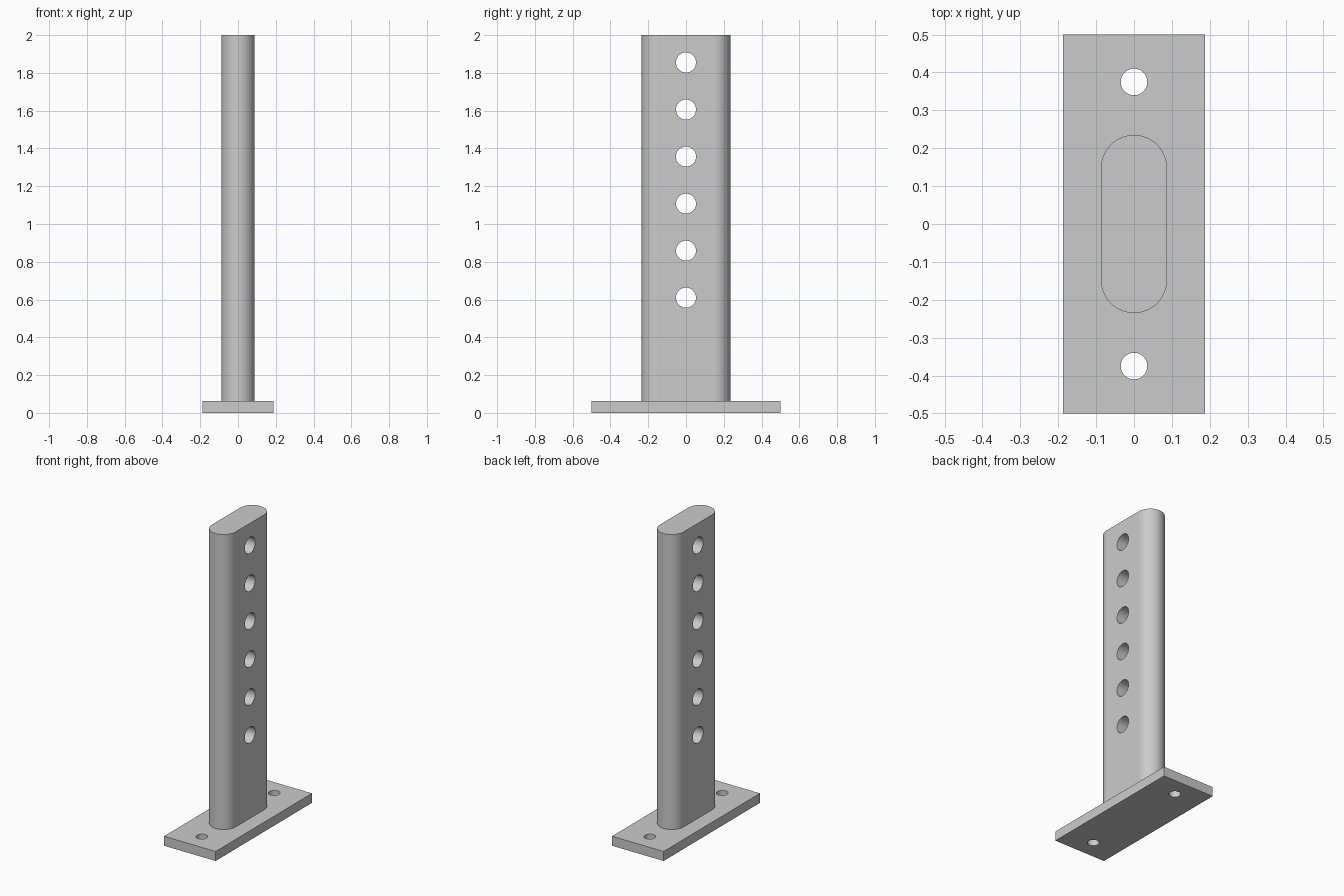
import bpy
import bmesh
from math import cos, sin, pi, radians
from mathutils import Matrix

cube = bpy.data.objects.get("Cube")
if cube:
    bpy.data.objects.remove(cube, do_unlink=True)

grey = bpy.data.materials.new("plain grey")
grey.use_nodes = True
colour = (0.6, 0.6, 0.6, 1)
grey.diffuse_color = colour
grey.node_tree.nodes["Principled BSDF"].inputs["Base Color"].default_value = colour


def add_object(name, bm):
    bmesh.ops.recalc_face_normals(bm, faces=bm.faces)
    mesh = bpy.data.meshes.new(name)
    bm.to_mesh(mesh)
    bm.free()
    mesh.materials.append(grey)
    obj = bpy.data.objects.new(name, mesh)
    bpy.context.collection.objects.link(obj)
    return obj


def prism(name, outline, bottom, top):
    """Extrude a closed outline upwards."""
    bm = bmesh.new()
    face = bm.faces.new([bm.verts.new((x, y, bottom)) for x, y in outline])
    grown = bmesh.ops.extrude_face_region(bm, geom=[face])["geom"]
    verts = [v for v in grown if isinstance(v, bmesh.types.BMVert)]
    bmesh.ops.translate(bm, verts=verts, vec=(0, 0, top - bottom))
    return add_object(name, bm)


def drill(obj, centres, radius, turn):
    """Cut round through holes and keep the finished mesh."""
    bm = bmesh.new()
    for centre in centres:
        bmesh.ops.create_cone(bm, cap_ends=True, segments=48, radius1=radius,
                              radius2=radius, depth=0.6,
                              matrix=Matrix.Translation(centre) @ turn)
    cutter = add_object("hole_cutter", bm)
    cutter.hide_render = True
    cut = obj.modifiers.new("holes", "BOOLEAN")
    cut.operation = "DIFFERENCE"
    cut.solver = "EXACT"
    cut.object = cutter
    bpy.ops.object.select_all(action="DESELECT")
    obj.select_set(True)
    bpy.context.view_layer.objects.active = obj
    bpy.ops.object.modifier_apply(modifier=cut.name)
    bpy.data.objects.remove(cutter, do_unlink=True)
    bpy.ops.object.shade_smooth_by_angle(angle=radians(30))
    weighted = obj.modifiers.new("even shading", "WEIGHTED_NORMAL")
    weighted.keep_sharp = True


# Base plate with two bolt holes
plate_top = 0.0625
half_x, half_y = 0.1875, 0.5
corners = [(-half_x, -half_y), (half_x, -half_y), (half_x, half_y), (-half_x, half_y)]
plate = prism("base_plate", corners, 0, plate_top)
drill(plate, [(0, y, 0) for y in (-0.375, 0.375)], 0.035, Matrix())

# Upright post with rounded ends and a row of adjustment holes
radius, straight, steps = 0.087, 0.148, 32
outline = []
for start, end_y in ((0, straight), (pi, -straight)):
    for i in range(steps + 1):
        a = start + pi * i / steps
        outline.append((radius * cos(a), end_y + radius * sin(a)))
post = prism("upright_post", outline, plate_top, 2)
drill(post, [(0, 0, 0.61 + 0.249 * i) for i in range(6)], 0.053,
      Matrix.Rotation(pi / 2, 4, "Y"))
